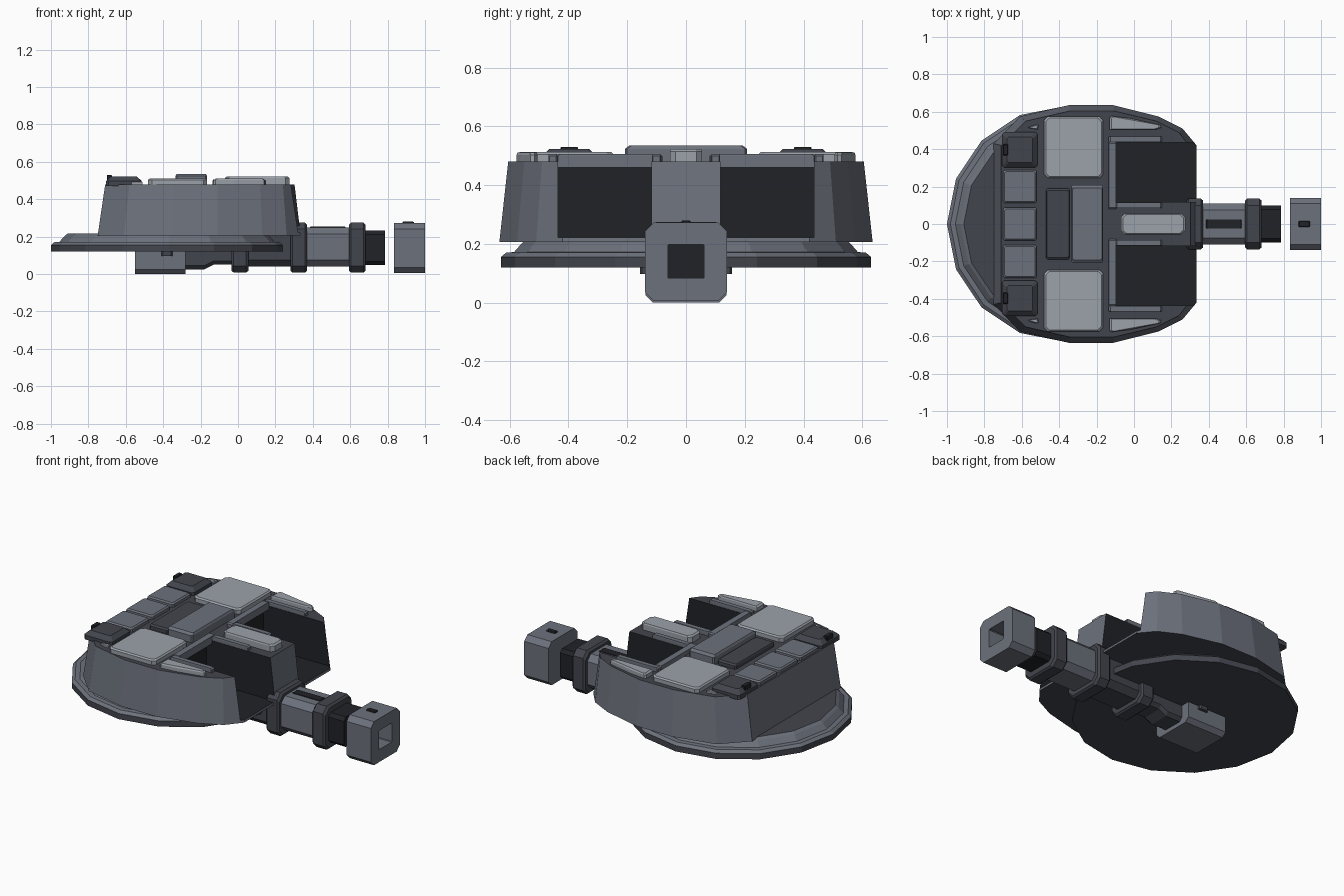
import bpy, bmesh, math
from mathutils import Vector

if "Cube" in bpy.data.objects:
    bpy.data.objects.remove(bpy.data.objects["Cube"])


def material(name, rgb):
    m = bpy.data.materials.new(name)
    m.diffuse_color = (*rgb, 1)
    m.use_nodes = True
    m.node_tree.nodes["Principled BSDF"].inputs["Base Color"].default_value = m.diffuse_color
    return m


HULL = material("hull_grey", (0.15, 0.165, 0.20))
LIGHT = material("light_grey", (0.33, 0.36, 0.40))
DARK = material("dark_grey", (0.055, 0.06, 0.075))
BLACK = material("black", (0.015, 0.016, 0.02))


def skin(name, rings, mat):
    """Join matching vertex rings into one closed, capped solid."""
    bm = bmesh.new()
    vs = [[bm.verts.new(p) for p in ring] for ring in rings]
    n = len(vs[0])
    for a, b in zip(vs, vs[1:]):
        for i in range(n):
            j = (i + 1) % n
            bm.faces.new((a[i], a[j], b[j], b[i]))
    bm.faces.new(vs[0][::-1])
    bm.faces.new(vs[-1])
    bmesh.ops.recalc_face_normals(bm, faces=bm.faces[:])
    me = bpy.data.meshes.new(name)
    bm.to_mesh(me)
    bm.free()
    me.materials.append(mat)
    ob = bpy.data.objects.new(name, me)
    bpy.context.collection.objects.link(ob)
    return ob


def octagon(u0, u1, v0, v1, c):
    return [(u0 + c, v0), (u1 - c, v0), (u1, v0 + c), (u1, v1 - c),
            (u1 - c, v1), (u0 + c, v1), (u0, v1 - c), (u0, v0 + c)]


def tube(name, sections, mat):
    """Chamfered square sections (x, half_y, z0, z1, chamfer) along x."""
    return skin(name, [[(x, u, v) for u, v in octagon(-h, h, z0, z1, c)]
                       for x, h, z0, z1, c in sections], mat)


def slab(name, pts, z0, z1, mat, edge=0.01):
    """Flat plate of any outline with a chamfered top edge."""
    c = sum((Vector(p) for p in pts), Vector((0, 0))) / len(pts)
    top = []
    for p in pts:
        d = Vector(p) - c
        top.append(c + d * max(0.3, 1 - edge * 1.4 / d.length))
    return skin(name, [[(*p, z0) for p in pts], [(*p, z1 - edge) for p in pts],
                       [(*p, z1) for p in top]], mat)


def plate(name, x0, x1, y0, y1, z0, z1, mat, corner=0.008, edge=0.008):
    return slab(name, octagon(x0, x1, y0, y1, corner), z0, z1, mat, edge)


def mirrored(name, pts, z0, z1, mat, edge=0.008):
    for side, s in (("left", 1), ("right", -1)):
        slab(f"{name}_{side}", [(x, s * y) for x, y in pts], z0, z1, mat, edge)


# Turret ring: 16 sides with a stepped profile
prof = [(0.63, 0.12), (0.63, 0.155), (0.612, 0.17), (0.585, 0.172),
        (0.558, 0.203), (0.54, 0.216)]
ring = skin("turret_ring", [[(-0.37 + r * math.cos(i * math.pi / 8),
                              r * math.sin(i * math.pi / 8), z) for i in range(16)]
                            for r, z in prof], HULL)
ring.data.materials.append(DARK)
for f in ring.data.polygons:
    if f.center.z < 0.14 or f.center.z > 0.21:
        f.material_index = 1

# Turret hull with sloped sides
low = [(-0.75, 0.43), (-0.61, 0.575), (-0.35, 0.635), (-0.11, 0.635),
       (0.13, 0.575), (0.26, 0.51), (0.335, 0.42)]
high = [(-0.71, 0.42), (-0.58, 0.55), (-0.34, 0.605), (-0.11, 0.605),
        (0.12, 0.55), (0.24, 0.49), (0.302, 0.41)]


def outline(half, z):
    return [(x, y, z) for x, y in half] + [(x, -y, z) for x, y in half[::-1]]


hull = skin("turret_hull", [outline(low, 0.207), outline(high, 0.48)], HULL)
hull.data.materials.append(DARK)
for f in hull.data.polygons:
    if abs(f.normal.z) > 0.9:
        f.material_index = 1

# Open bays either side of the gun spine
for s in (1, -1):
    y0, y1 = sorted((s * 0.118, s * 0.435))
    cut = skin("bay_cutter", [[(x, y, z) for x, y in
                               ((-0.13, y0), (0.6, y0), (0.6, y1), (-0.13, y1))]
                              for z in (0.222, 0.7)], BLACK)
    cut.hide_render = True
    mod = hull.modifiers.new("bay", "BOOLEAN")
    mod.operation, mod.object, mod.solver = "DIFFERENCE", cut, "EXACT"
    mod.material_mode = "TRANSFER"
    bpy.context.view_layer.objects.active = hull
    bpy.ops.object.modifier_apply(modifier=mod.name)
    bpy.data.objects.remove(cut)

# Rear row of roof boxes
for i, y in enumerate((-0.2, 0, 0.2)):
    plate(f"rear_box_{i + 1}", -0.70, -0.52, y - 0.088, y + 0.088, 0.47, 0.505, HULL)
for side, s in (("left", 1), ("right", -1)):
    y = s * 0.397
    plate(f"corner_box_{side}", -0.705, -0.515, y - 0.095, y + 0.095, 0.47, 0.522,
          DARK, 0.012, 0.025)
    plate(f"corner_sight_{side}", -0.70, -0.675, y - 0.03, y + 0.03, 0.5, 0.53, BLACK, 0.003, 0.003)

# Large roof panels and the small corner infill
mirrored("roof_panel", octagon(-0.48, -0.165, 0.245, 0.575, 0.02), 0.47, 0.512, LIGHT)
mirrored("roof_infill", [(-0.57, 0.515), (-0.515, 0.505), (-0.51, 0.53), (-0.53, 0.53)],
         0.47, 0.495, LIGHT, 0.004)

# Central roof blocks
plate("roof_hatch_low", -0.47, -0.345, -0.19, 0.19, 0.47, 0.508, DARK)
plate("roof_hatch_high", -0.335, -0.165, -0.208, 0.208, 0.47, 0.535, HULL, 0.008, 0.012)

# Front fenders and rails around the bays
mirrored("front_fender", [(-0.13, 0.505), (0.12, 0.505), (0.145, 0.515), (0.14, 0.53),
                          (-0.02, 0.565), (-0.12, 0.577), (-0.13, 0.57)], 0.47, 0.51, LIGHT)
mirrored("bay_outer_rail", octagon(-0.135, 0.15, 0.438, 0.468, 0.004), 0.47, 0.505, HULL, 0.006)
mirrored("bay_inner_rail", octagon(-0.10, 0.15, 0.085, 0.116, 0.004), 0.46, 0.505, HULL, 0.006)
mirrored("bay_rear_rail", octagon(-0.135, -0.095, 0.08, 0.44, 0.004), 0.46, 0.505, HULL, 0.006)
plate("spine_cover", -0.07, 0.275, -0.055, 0.055, 0.47, 0.522, LIGHT, 0.02)

# Gun: breech, sleeves and collars under the ring
tube("breech_box", [(-0.55, 0.137, 0.0, 0.2, 0.025), (-0.28, 0.137, 0.0, 0.2, 0.025)], HULL)
plate("breech_lug", -0.41, -0.35, -0.157, 0.157, 0.097, 0.13, DARK)
tube("breech_neck", [(-0.29, 0.08, 0.025, 0.2, 0.02), (-0.18, 0.08, 0.025, 0.2, 0.02),
                     (-0.13, 0.08, 0.05, 0.2, 0.02), (0.0, 0.08, 0.05, 0.2, 0.02)], DARK)
tube("rear_sleeve", [(0.0, 0.11, 0.04, 0.25, 0.035), (0.30, 0.11, 0.04, 0.25, 0.035)], DARK)
tube("front_sleeve", [(0.30, 0.11, 0.04, 0.25, 0.035), (0.64, 0.11, 0.04, 0.25, 0.035)], HULL)
plate("sleeve_slot", 0.385, 0.575, -0.025, 0.025, 0.24, 0.254, BLACK, 0.004, 0.003)
for name, x0, x1, top in (("rear", -0.035, 0.055, 0.205), ("middle", 0.28, 0.37, 0.275),
                          ("front", 0.593, 0.683, 0.275)):
    e = 0.012
    tube(f"{name}_collar", [(x0, 0.125, 0.017, top - e, 0.035), (x0 + e, 0.135, 0.008, top, 0.035),
                            (x1 - e, 0.135, 0.008, top, 0.035), (x1, 0.125, 0.017, top - e, 0.035)], DARK)
tube("barrel", [(0.66, 0.098, 0.048, 0.232, 0.02), (0.787, 0.098, 0.048, 0.232, 0.02)], BLACK)

# Muzzle block with square bore
tube("muzzle", [(0.835, 0.14, 0.005, 0.272, 0.03), (1.0, 0.14, 0.005, 0.272, 0.03),
                (1.0, 0.063, 0.082, 0.198, 0.004), (0.88, 0.063, 0.082, 0.198, 0.004)], HULL)
plate("bore_floor", 0.875, 0.885, -0.062, 0.062, 0.083, 0.197, BLACK, 0.001, 0.001)
plate("muzzle_vent", 0.88, 0.94, -0.015, 0.015, 0.265, 0.28, BLACK, 0.003, 0.003)
